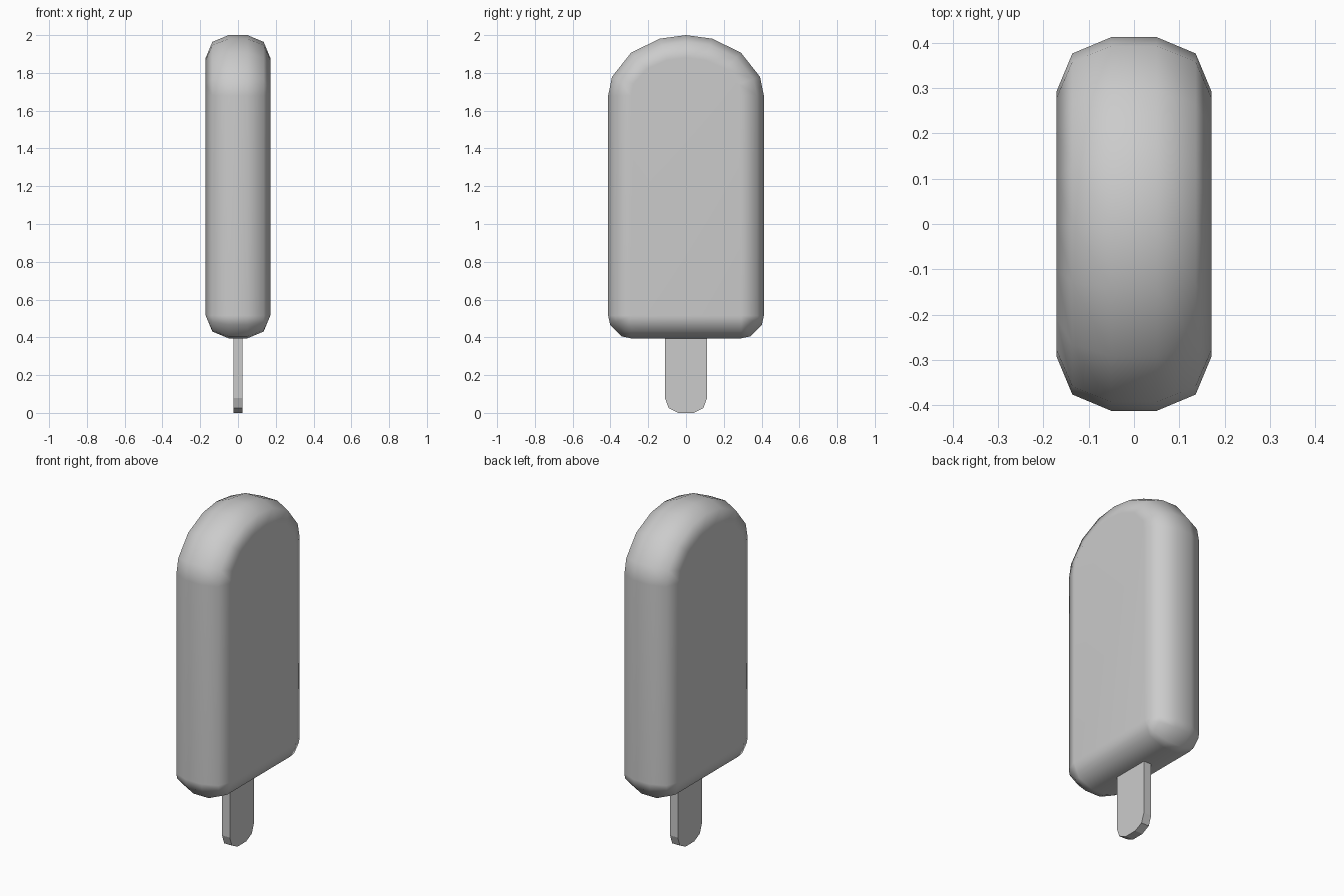
import bpy, bmesh, math

if "Cube" in bpy.data.objects:
    bpy.data.objects.remove(bpy.data.objects["Cube"])


def make_loft(name, rings):
    """Skin rings of points, each loop running round the x axis, and cap both ends."""
    bm = bmesh.new()
    loops = [[bm.verts.new(p) for p in ring] for ring in rings]
    n = len(loops[0])
    for a, b in zip(loops, loops[1:]):
        for i in range(n):
            j = (i + 1) % n
            bm.faces.new((a[i], a[j], b[j], b[i]))
    bm.faces.new(loops[0])
    bm.faces.new(loops[-1])
    bmesh.ops.remove_doubles(bm, verts=bm.verts, dist=0.0005)
    bmesh.ops.recalc_face_normals(bm, faces=bm.faces)
    mesh = bpy.data.meshes.new(name)
    bm.to_mesh(mesh)
    bm.free()
    obj = bpy.data.objects.new(name, mesh)
    bpy.context.collection.objects.link(obj)
    return obj


# Ice bar outline: elliptical top and rounded bottom corners, inset by d
def bar_ring(x, d):
    pts = []
    for a in (0, 18, 45, 70, 90, 110, 135, 162, 180):
        t = math.radians(a)
        pts.append((x, (0.412 - d) * math.cos(t), 1.68 + (0.32 - d) * math.sin(t)))
    r = 0.12 - d
    for side, start in ((-1, 180), (1, 270)):
        for k in range(4):
            t = math.radians(start + (0, 24, 66, 90)[k])
            pts.append((x, side * 0.292 + r * math.cos(t), 0.515 + r * math.sin(t)))
    return pts


section = [(0.05, 0.0), (0.136, 0.036), (0.171, 0.12)]
rings = [bar_ring(-x, d) for x, d in reversed(section)] + [bar_ring(x, d) for x, d in section]
bar = make_loft("ice_bar", rings)
bar.data.shade_smooth()
weighted = bar.modifiers.new("weighted_normals", 'WEIGHTED_NORMAL')
weighted.keep_sharp = True

# Flat wooden stick with rounded lower end
half = [(0.112, 0.46), (0.112, 0.08), (0.092, 0.026), (0.04, 0.0)]
outline = half + [(-y, z) for y, z in reversed(half)]
stick = make_loft("stick", [[(x, y, z) for y, z in outline] for x in (-0.025, 0.025)])
